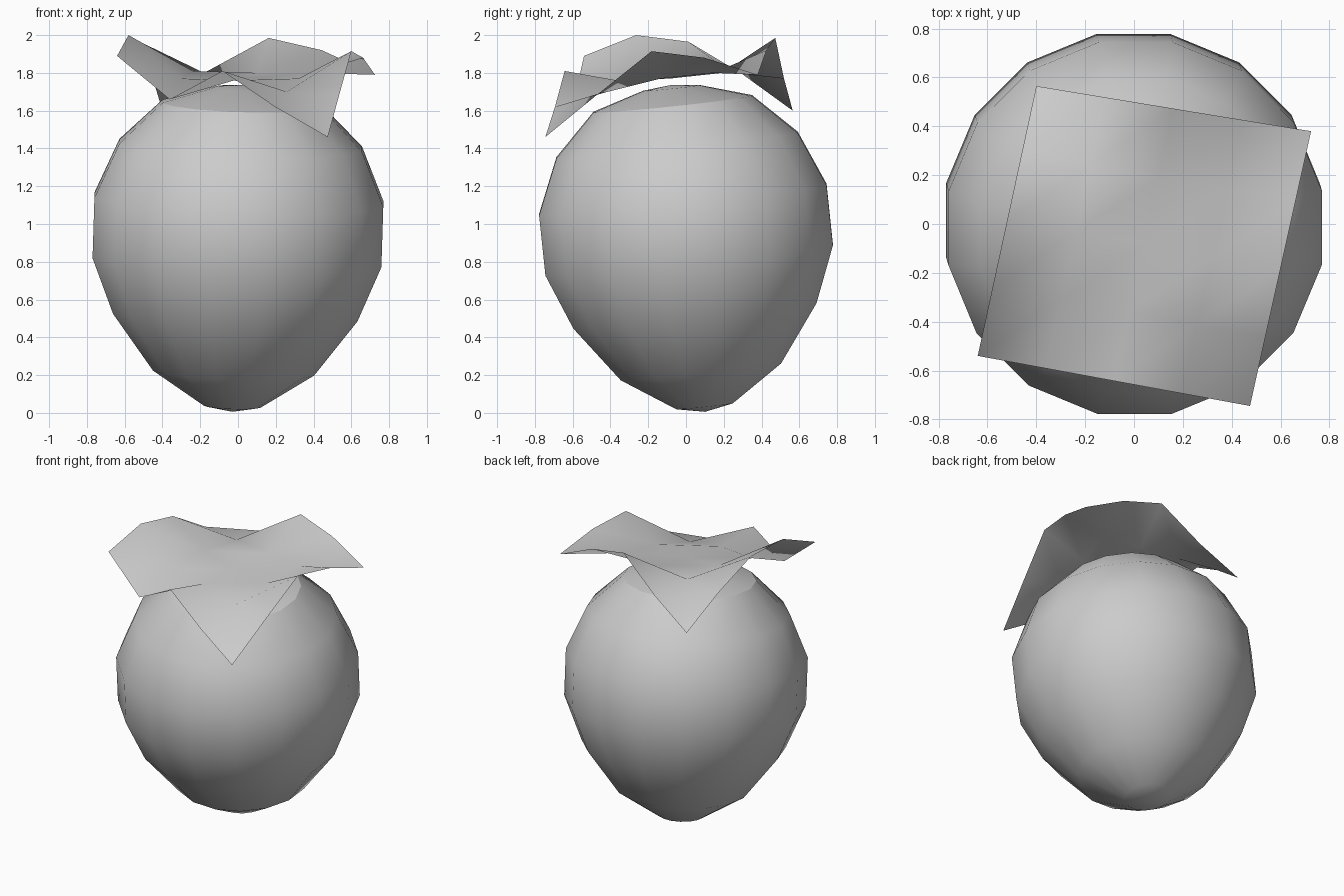
import bpy
import bmesh
from math import sin, cos, pi, radians
from mathutils import Matrix, Vector

cube = bpy.data.objects.get("Cube")
if cube:
    bpy.data.objects.remove(cube, do_unlink=True)

grey = bpy.data.materials.new("light_grey")
grey.use_nodes = True
colour = (0.6, 0.6, 0.6, 1.0)
grey.diffuse_color = colour
grey.node_tree.nodes["Principled BSDF"].inputs["Base Color"].default_value = colour

SIDES = 16
CENTRE = Vector((0, 0, 0.97))
LEAN = (Matrix.Translation(CENTRE) @ Matrix.Rotation(radians(1.8), 4, 'Y')
        @ Matrix.Rotation(radians(6), 4, 'X') @ Matrix.Translation(-CENTRE))


def add_object(name, bm):
    mesh = bpy.data.meshes.new(name)
    bm.to_mesh(mesh)
    bm.free()
    mesh.materials.append(grey)
    mesh.shade_smooth()
    obj = bpy.data.objects.new(name, mesh)
    bpy.context.collection.objects.link(obj)
    return obj


def lathe(name, profile):
    """Revolve (radius, height) points; a zero radius makes a pole."""
    bm = bmesh.new()
    rings = []
    for r, z in profile:
        count = SIDES if r else 1
        rings.append([bm.verts.new((r * cos((i + 0.5) * 2 * pi / SIDES),
                                    r * sin((i + 0.5) * 2 * pi / SIDES), z))
                      for i in range(count)])
    for low, high in zip(rings, rings[1:]):
        for i in range(SIDES):
            j = (i + 1) % SIDES
            corners = [low[i % len(low)], low[j % len(low)],
                       high[j % len(high)], high[i % len(high)]]
            bm.faces.new(list(dict.fromkeys(corners)))
    bm.transform(LEAN)
    return add_object(name, bm)


# Fruit body, tapered at the bottom and open at the shoulder
lathe("fruit_body", [(0, 0), (0.153, 0.03), (0.435, 0.215), (0.66, 0.515),
                     (0.78, 0.81), (0.78, 1.13), (0.655, 1.42), (0.43, 1.64)])

# Flatter cap that meets the body at a crisp edge
lathe("fruit_cap", [(0.43, 1.64), (0.15, 1.725), (0, 1.74)])

# Wavy square leaf: heights run from the front edge to the back edge
heights = [
    [1.89, 1.66, 1.81, 1.62, 1.46],
    [2.00, 1.77, 1.76, 1.70, 1.69],
    [1.965, 1.81, 1.77, 1.77, 1.915],
    [1.80, 1.80, 1.80, 1.80, 1.88],
    [1.60, 1.77, 1.985, 1.92, 1.79],
]
front_right, front_left = Vector((-0.64, -0.54)), Vector((0.475, -0.745))
back_right, back_left = Vector((-0.4, 0.565)), Vector((0.725, 0.38))
bm = bmesh.new()
grid = []
for j, row in enumerate(heights):
    start = front_right.lerp(back_right, j / 4)
    end = front_left.lerp(back_left, j / 4)
    grid.append([bm.verts.new((*start.lerp(end, i / 4), z))
                 for i, z in enumerate(row)])
for a, b in zip(grid, grid[1:]):
    for i in range(4):
        bm.faces.new((a[i], a[i + 1], b[i + 1], b[i]))
add_object("leaf", bm)
